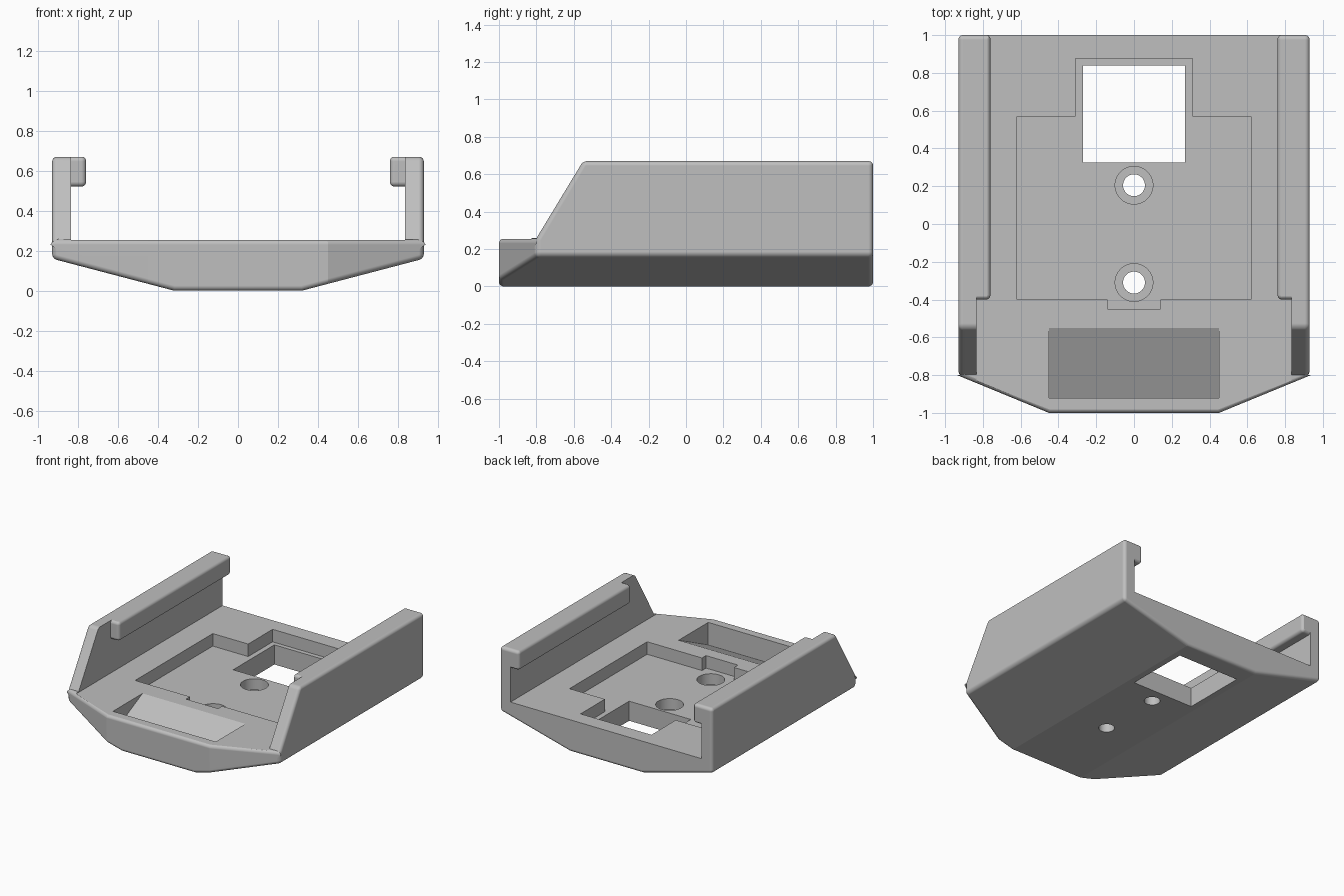
import bpy, bmesh, math
from mathutils import Vector

if "Cube" in bpy.data.objects:
    bpy.data.objects.remove(bpy.data.objects["Cube"], do_unlink=True)

grey = bpy.data.materials.new("light grey plastic")
grey.use_nodes = True
COLOUR = (0.52, 0.52, 0.52, 1)
grey.diffuse_color = COLOUR
grey.node_tree.nodes["Principled BSDF"].inputs["Base Color"].default_value = COLOUR


def to_object(name, bm):
    bmesh.ops.recalc_face_normals(bm, faces=bm.faces)
    mesh = bpy.data.meshes.new(name)
    bm.to_mesh(mesh)
    bm.free()
    mesh.materials.append(grey)
    ob = bpy.data.objects.new(name, mesh)
    bpy.context.collection.objects.link(ob)
    return ob


def prism(points, axis, lo, hi):
    """Extrude a 2D outline along one axis, between lo and hi."""
    bm = bmesh.new()

    def place(p, d):
        co = list(p)
        co.insert("xyz".index(axis), d)
        return co

    face = bm.faces.new([bm.verts.new(place(p, lo)) for p in points])
    moved = bmesh.ops.extrude_face_region(bm, geom=[face])["geom"]
    shift = Vector(place((0, 0), hi - lo))
    bmesh.ops.translate(bm, vec=shift, verts=[g for g in moved if isinstance(g, bmesh.types.BMVert)])
    bmesh.ops.recalc_face_normals(bm, faces=bm.faces)
    return bm


def box(x0, x1, y0, y1, z0, z1):
    return prism([(x0, y0), (x1, y0), (x1, y1), (x0, y1)], "z", z0, z1)


def cylinder(x, y, r, z0, z1):
    ring = [i * math.tau / 48 for i in range(48)]
    return prism([(x + r * math.cos(a), y + r * math.sin(a)) for a in ring], "z", z0, z1)


def round_edges(bm, radius):
    """Round the clearly convex edges."""
    edges = [e for e in bm.edges if e.calc_face_angle_signed(0) > 0.5]
    bmesh.ops.bevel(bm, geom=edges, offset=radius, segments=8, profile=0.5,
                    affect='EDGES', clamp_overlap=False)


def cut(target, bm):
    """Subtract a solid from the target, then drop the cutter."""
    cutter = bm if isinstance(bm, bpy.types.Object) else to_object("cutter", bm)
    mod = target.modifiers.new("cut", 'BOOLEAN')
    mod.operation, mod.solver, mod.object = 'DIFFERENCE', 'EXACT', cutter
    bpy.context.view_layer.objects.active = target
    bpy.ops.object.modifier_apply(modifier=mod.name)
    bpy.data.objects.remove(cutter, do_unlink=True)


DECK, POCKET, TOP = 0.255, 0.155, 0.67

# Outer block: hull section with both front corners sliced off
half = [(0.32, 0), (0.93, 0.16), (0.93, TOP)]
bm = prism(half + [(-x, z) for x, z in reversed(half)], "y", -1, 1)
for side in (1, -1):
    result = bmesh.ops.bisect_plane(bm, geom=bm.verts[:] + bm.edges[:] + bm.faces[:],
                                    plane_co=(side * 0.45, -1, 0),
                                    plane_no=(side * 0.2, -0.48, 0), clear_outer=True)
    rim = [g for g in result["geom_cut"] if isinstance(g, bmesh.types.BMEdge)]
    bmesh.ops.contextual_create(bm, geom=rim)
body = to_object("cradle_body", bm)

# Lowered front deck and sloping wall fronts
cut(body, prism([(-2, DECK), (-0.8, DECK), (-0.5, 0.753), (-2, 0.753)], "x", -2, 2))
bm = bmesh.new()
bm.from_mesh(body.data)
bmesh.ops.dissolve_limit(bm, angle_limit=0.01, verts=bm.verts, edges=bm.edges)
round_edges(bm, 0.025)
bm.to_mesh(body.data)
bm.free()

# Channel between the walls, leaving a rounded lip along each wall
channel = to_object("channel", box(-0.835, 0.835, -2, 2, DECK - 0.001, 2))
for side in (1, -1):
    lip = box(*sorted((side * 0.76, side * 1.1)), -0.4, 1.002, 0.52, TOP + 0.002)
    round_edges(lip, 0.025)
    cut(channel, lip)
cut(body, channel)

# Stepped pocket in the deck with a notch at the front
wide, neck, notch = 0.62, 0.31, 0.14
outline = [(notch, -0.45), (notch, -0.4), (wide, -0.4), (wide, 0.57), (neck, 0.57), (neck, 0.875)]
cut(body, prism(outline + [(-x, y) for x, y in reversed(outline)], "z", POCKET, 0.5))

# Ramp hollow, through window and the two counterbored holes
cut(body, prism([(-0.92, 0.075), (-0.92, 0.4), (-0.55, 0.4), (-0.55, DECK - 0.001)], "x", -0.45, 0.45))
cut(body, box(-0.27, 0.27, 0.325, 0.84, -1, 1))
for y in (0.205, -0.31):
    cut(body, cylinder(0, y, 0.1, 0.07, 0.2))
    cut(body, cylinder(0, y, 0.058, -1, 1))

# Smooth the roundings while the broad faces stay flat
bpy.ops.object.select_all(action='DESELECT')
body.select_set(True)
bpy.context.view_layer.objects.active = body
bpy.ops.object.shade_smooth_by_angle(angle=math.radians(14))
weighted = body.modifiers.new("even shading", 'WEIGHTED_NORMAL')
weighted.keep_sharp = True
